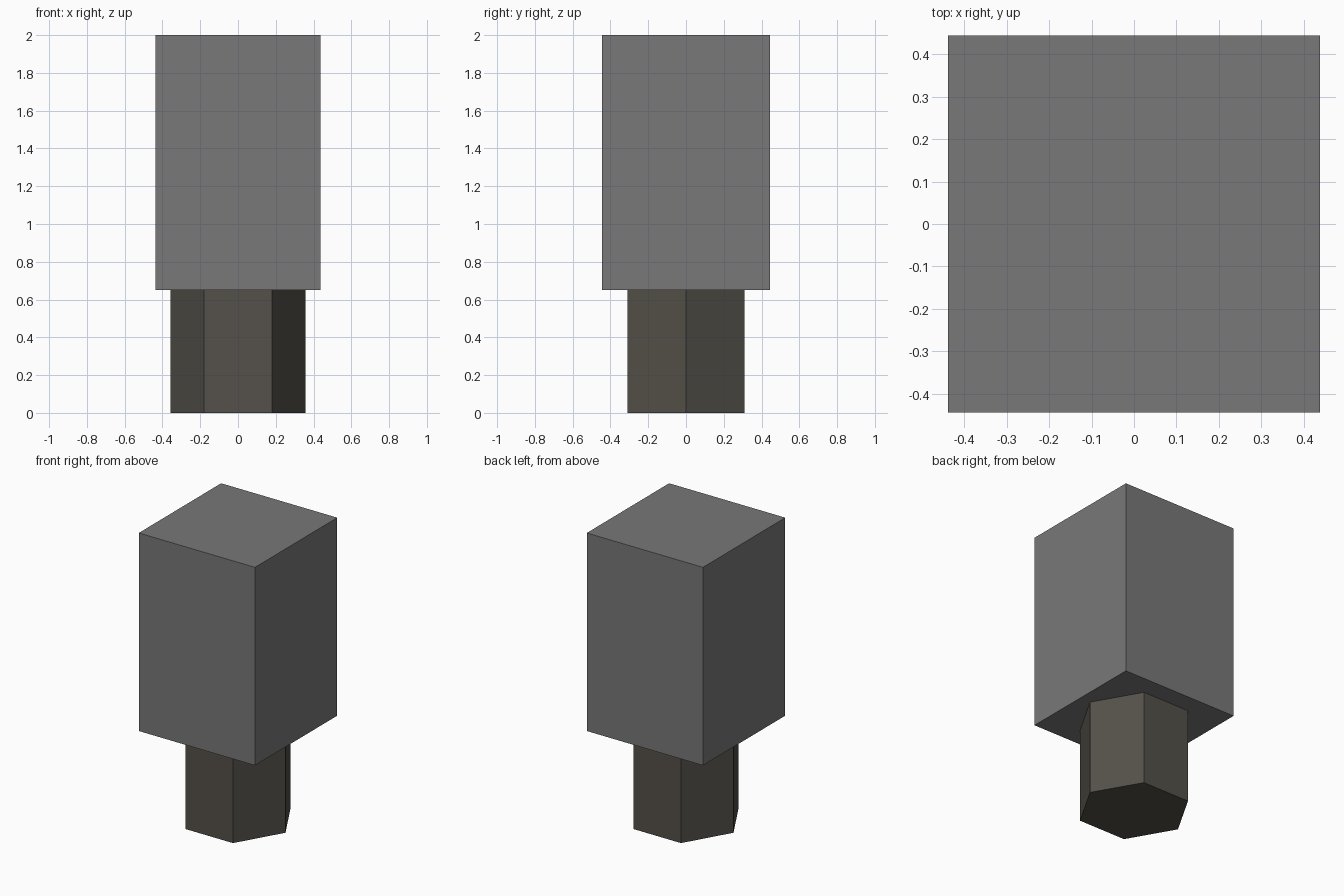
import bpy
import math

if "Cube" in bpy.data.objects:
    bpy.data.objects.remove(bpy.data.objects["Cube"])


def material(name, rgb):
    mat = bpy.data.materials.new(name)
    mat.diffuse_color = (*rgb, 1.0)
    mat.use_nodes = True
    mat.node_tree.nodes["Principled BSDF"].inputs["Base Color"].default_value = mat.diffuse_color
    return mat


grey = material("mid grey", (0.188, 0.188, 0.188))
brown = material("dark brown", (0.089, 0.081, 0.067))

SPLIT = 0.65  # height where the shaft meets the block
TOP = 2.0

# Hexagonal shaft, corners pointing along x
bpy.ops.mesh.primitive_cylinder_add(
    vertices=6, radius=0.358, depth=SPLIT,
    location=(0, 0, SPLIT / 2), rotation=(0, 0, math.radians(30)))
shaft = bpy.context.object
shaft.name = "hex_shaft"
shaft.data.materials.append(brown)

# Rectangular block on top
bpy.ops.mesh.primitive_cube_add(size=1, location=(0, 0, (SPLIT + TOP) / 2))
block = bpy.context.object
block.name = "top_block"
block.scale = (0.876, 0.887, TOP - SPLIT)
block.data.materials.append(grey)
